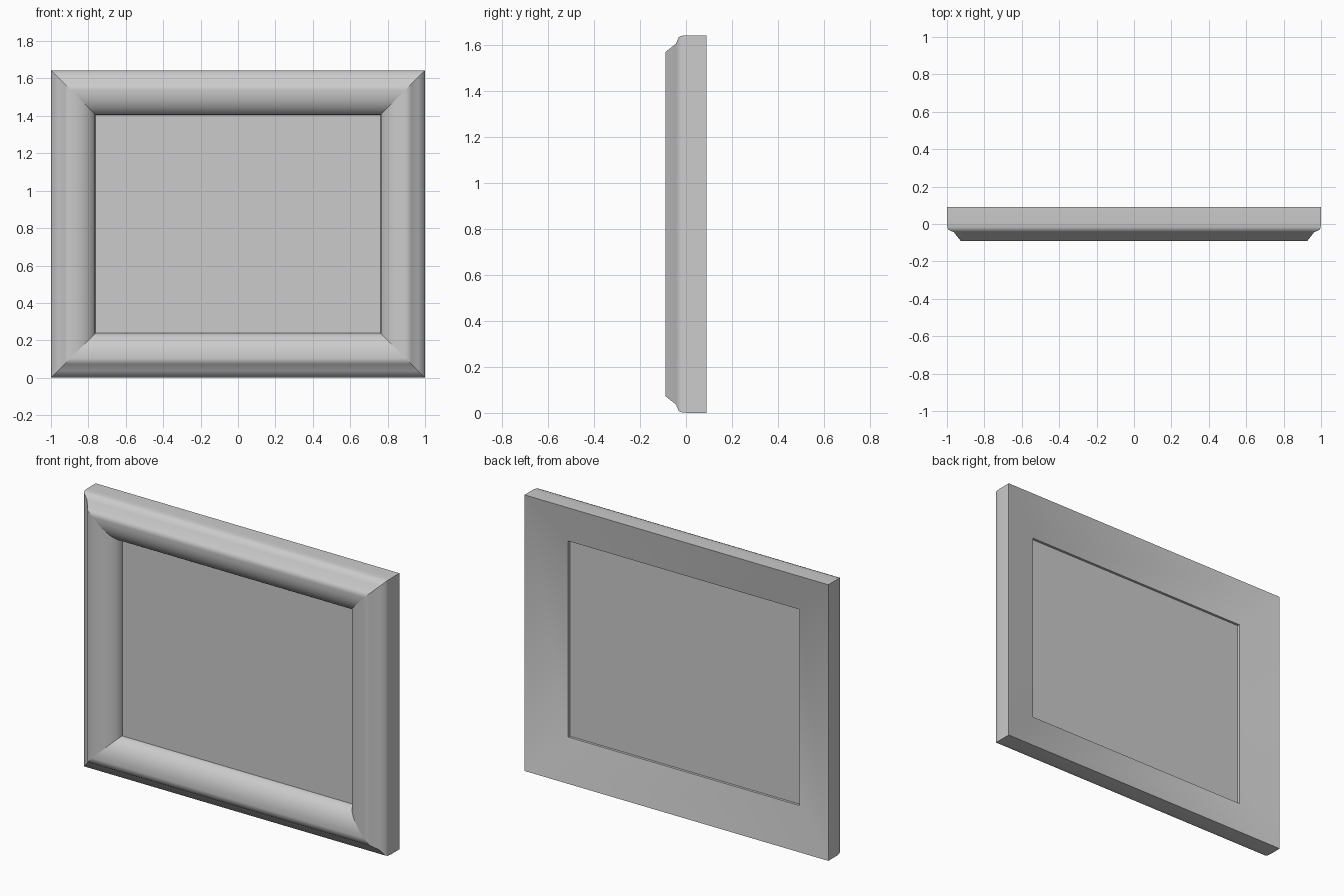
import bpy, bmesh, math

cube = bpy.data.objects.get("Cube")
if cube:
    bpy.data.objects.remove(cube, do_unlink=True)

HALF_W, HEIGHT = 1.0, 1.643
OPENING = 0.238          # rail width, outer edge to opening

grey = bpy.data.materials.new("plain grey")
grey.use_nodes = True
grey.diffuse_color = (0.6, 0.6, 0.6, 1)
grey.node_tree.nodes["Principled BSDF"].inputs["Base Color"].default_value = (0.6, 0.6, 0.6, 1)


def add_object(name, bm):
    bmesh.ops.recalc_face_normals(bm, faces=bm.faces)
    mesh = bpy.data.meshes.new(name)
    bm.to_mesh(mesh)
    bm.free()
    mesh.materials.append(grey)
    obj = bpy.data.objects.new(name, mesh)
    bpy.context.collection.objects.link(obj)
    return obj


# Moulding section: (distance in from the outer edge, y)
section = [(0, 0.09), (0, 0.01), (0.002, -0.018), (0.007, -0.031),
           (0.037, -0.044), (0.073, -0.09), (0.105, -0.09)]
# Rounded inner slope down to the lip of the opening
END = math.radians(68)
for i in range(1, 9):
    a = END * i / 8
    section.append((0.105 + 0.13 * math.sin(a) / math.sin(END),
                    -0.09 + 0.07 * (1 - math.cos(a)) / (1 - math.cos(END))))
# Lip; the back then slopes out to the rear outer edge
section += [(OPENING, 0.0), (OPENING, 0.019)]

# Frame: one mitred ring swept around the four corners
bm = bmesh.new()
rings = []
for sx, top in ((-1, 0), (1, 0), (1, 1), (-1, 1)):
    rings.append([bm.verts.new((sx * (HALF_W - d), y, HEIGHT - d if top else d))
                  for d, y in section])
count = len(section)
for c in range(4):
    here, after = rings[c], rings[(c + 1) % 4]
    for i in range(count):
        j = (i + 1) % count
        bm.faces.new((here[i], after[i], after[j], here[j])).smooth = True
bmesh.ops.recalc_face_normals(bm, faces=bm.faces)
# Keep the front mitres and hard corners crisp, the sloped back soft
for ring in rings:
    for i in range(count - 1):
        bm.edges.get((ring[i], ring[i + 1])).smooth = False
for e in bm.edges:
    if e.calc_face_angle(0) > math.radians(60):
        e.smooth = False
add_object("frame", bm)

# Thin panel filling the opening, set midway in the lip
bm = bmesh.new()
bmesh.ops.create_cube(bm, size=1)
for v in bm.verts:
    v.co.x *= 2 * (HALF_W - OPENING) + 0.004
    v.co.y = 0.0 if v.co.y < 0 else 0.004
    v.co.z = HEIGHT / 2 + v.co.z * (HEIGHT - 2 * OPENING + 0.004)
add_object("panel", bm)
